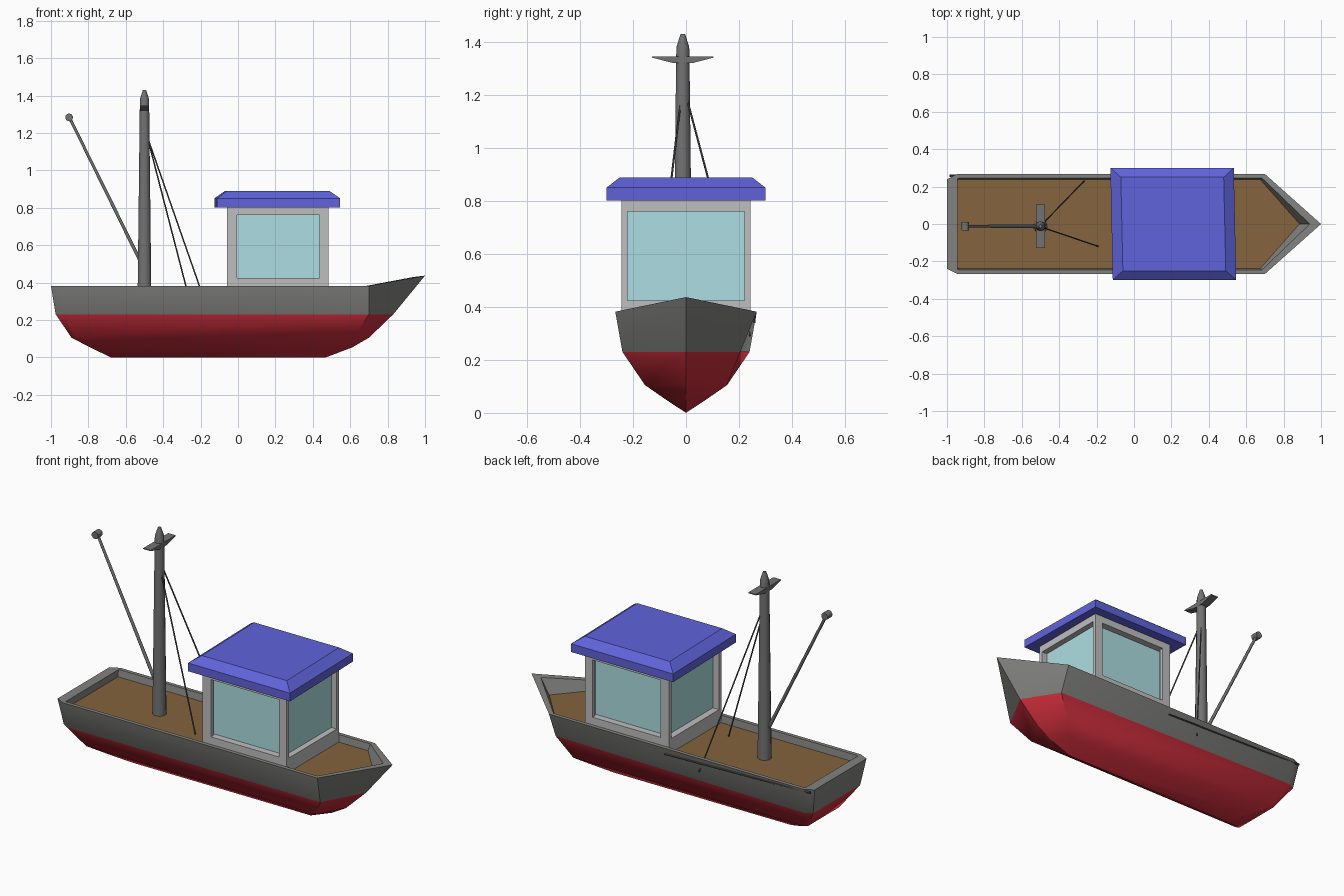
import bpy, bmesh, math
from mathutils import Vector

if "Cube" in bpy.data.objects:
    bpy.data.objects.remove(bpy.data.objects["Cube"])


def material(name, rgb):
    m = bpy.data.materials.new(name)
    m.diffuse_color = (*rgb, 1)
    m.use_nodes = True
    m.node_tree.nodes["Principled BSDF"].inputs["Base Color"].default_value = m.diffuse_color
    return m


RED = material("hull_red", (0.62, 0.027, 0.045))
HULL = material("hull_grey", (0.225, 0.225, 0.215))
WOOD = material("deck_brown", (0.235, 0.125, 0.047))
FRAME = material("cabin_grey", (0.52, 0.52, 0.52))
GLASS = material("window_blue", (0.42, 0.73, 0.76))
BLUE = material("roof_blue", (0.115, 0.125, 0.70))
MAST = material("mast_grey", (0.17, 0.17, 0.17))
ROPE = material("rope_dark", (0.085, 0.088, 0.088))


def finish(name, bm, mats, smooth=None):
    bmesh.ops.remove_doubles(bm, verts=bm.verts, dist=1e-5)
    bmesh.ops.recalc_face_normals(bm, faces=bm.faces)
    me = bpy.data.meshes.new(name)
    bm.to_mesh(me)
    bm.free()
    for m in mats:
        me.materials.append(m)
    ob = bpy.data.objects.new(name, me)
    bpy.context.collection.objects.link(ob)
    if smooth:
        bpy.ops.object.select_all(action='DESELECT')
        ob.select_set(True)
        bpy.context.view_layer.objects.active = ob
        bpy.ops.object.shade_smooth_by_angle(angle=math.radians(smooth))
    return ob


def loft(bm, rings, mats=None, cap_start=False, cap_end=False):
    """Join a list of closed rings with faces."""
    rows = [[bm.verts.new(p) for p in r] for r in rings]
    for k, (a, b) in enumerate(zip(rows, rows[1:])):
        n = len(a)
        for i in range(n):
            f = bm.faces.new((a[i], a[(i + 1) % n], b[(i + 1) % n], b[i]))
            f.material_index = mats[k] if mats else 0
    if cap_start:
        bm.faces.new(rows[0])
    if cap_end:
        f = bm.faces.new(rows[-1])
        f.material_index = mats[-1] if mats else 0
    return rows


def box(name, x0, x1, y0, y1, z0, z1, mat):
    bm = bmesh.new()
    rect = [(x0, y0), (x1, y0), (x1, y1), (x0, y1)]
    loft(bm, [[(x, y, z) for x, y in rect] for z in (z0, z1)], None, True, True)
    return finish(name, bm, [mat])


def rod(name, p, q, profile, sides, mat):
    """Turned rod from p to q; profile is (fraction along, radius)."""
    p, q = Vector(p), Vector(q)
    rot = (q - p).to_track_quat('Z', 'Y')
    rings = []
    for t, r in profile:
        c = p.lerp(q, t)
        rings.append([c + rot @ Vector((r * math.cos(a), r * math.sin(a), 0))
                      for a in (2 * math.pi * (i + 0.5) / sides for i in range(sides))])
    bm = bmesh.new()
    loft(bm, rings, None, True, True)
    return finish(name, bm, [mat], 50)


def hull_ring(stern, shoulder, tip, w, z, z_tip=None, cut=0.0, w_far=None):
    """Outline with cut stern corners, two bow shoulders and a bow point."""
    zt = z if z_tip is None else z_tip
    far = w if w_far is None else w_far
    return [(stern, -w + cut * 0.5, z), (stern + cut, -w, z), (shoulder, -w, z), (tip, 0, zt),
            (shoulder, far, z), (stern + cut, w, z), (stern, w - cut * 0.5, z)]


# Hull: keel, chines, waterline, sheer, rim, inner bulwark, deck
bm = bmesh.new()
s, b = [bm.verts.new((x, 0, 0)) for x in (-0.68, 0.47)]
rows = loft(bm, [hull_ring(-0.79, 0.54, 0.61, 0.08, 0.053, cut=0.01),
                 hull_ring(-0.89, 0.62, 0.70, 0.155, 0.105, cut=0.02),
                 hull_ring(-0.975, 0.70, 0.83, 0.24, 0.23, cut=0.045, w_far=0.205),
                 hull_ring(-1.0, 0.70, 1.0, 0.267, 0.382, 0.437, cut=0.055),
                 hull_ring(-0.943, 0.685, 0.94, 0.245, 0.382, 0.43, cut=0.006),
                 hull_ring(-0.943, 0.675, 0.885, 0.238, 0.342, cut=0.006)],
            [0, 0, 1, 1, 1, 2], cap_end=True)
v = rows[0]
for f in ((s, v[0], v[6]), (s, v[1], v[0]), (s, b, v[2], v[1]), (b, v[3], v[2]),
          (b, v[4], v[3]), (b, s, v[5], v[4]), (s, v[6], v[5])):
    bm.faces.new(f)
finish("hull", bm, [RED, HULL, WOOD], 30)

# Long dark pole along the far side of the hull
rod("side_pole", (-0.985, 0.258, 0.368), (-0.04, 0.257, 0.342), [(0, 0.007), (1, 0.005)], 6, ROPE)

# Cabin: sill, header, corner posts and recessed panes
X0, X1, Y = -0.06, 0.485, 0.243
box("cabin_sill", X0, X1, -Y, Y, 0.335, 0.425, FRAME)
box("cabin_header", X0, X1, -Y, Y, 0.76, 0.81, FRAME)
for xn, xa, xb in (("rear", X0, -0.005), ("fore", 0.435, X1)):
    for yn, ya, yb in (("right", -Y, -0.22), ("left", 0.22, Y)):
        box(f"cabin_post_{xn}_{yn}", xa, xb, ya, yb, 0.42, 0.765, FRAME)
for n, sgn in (("right", -1), ("left", 1)):
    ya, yb = sorted((sgn * 0.198, sgn * 0.203))
    box(f"pane_{n}", -0.02, 0.45, ya, yb, 0.42, 0.765, GLASS)
for n, x in (("rear", -0.02), ("fore", 0.445)):
    box(f"pane_{n}", x, x + 0.005, -0.222, 0.222, 0.42, 0.765, GLASS)

# Roof: slab with a sloped upper edge, very slightly skewed
bm = bmesh.new()


def roof_ring(hx, hy, z):
    return [(0.21 + sx * hx - 0.022 * sy * hy, sy * hy, z)
            for sx, sy in ((-1, -1), (1, -1), (1, 1), (-1, 1))]


loft(bm, [roof_ring(0.33, 0.3, 0.802), roof_ring(0.33, 0.3, 0.85),
          roof_ring(0.275, 0.25, 0.889)], None, True, True)
finish("cabin_roof", bm, [BLUE])

# Mast with pointed top
MX, MY = -0.5, -0.012
rod("mast", (MX, MY, 0.335), (MX, MY, 1.43),
    [(0, 0.038), (0.92, 0.026), (0.955, 0.025), (1, 0.009)], 12, MAST)

# Crosstree: flat on top, thinning to the tips
bm = bmesh.new()
profile = [(-0.116, 1.346), (-0.116, 1.341), (-0.035, 1.32), (0.035, 1.32), (0.116, 1.341), (0.116, 1.346)]
loft(bm, [[(MX + dx, MY + y, z) for y, z in profile] for dx in (-0.024, 0.024)], None, True, True)
finish("crosstree", bm, [MAST])

# Boom and its end pulley
rod("boom", (MX - 0.015, MY, 0.50), (-0.9, MY, 1.28), [(0, 0.010), (1, 0.008)], 8, MAST)
rod("boom_pulley", (-0.903, MY - 0.022, 1.283), (-0.903, MY + 0.022, 1.283), [(0, 0.021), (1, 0.021)], 10, MAST)

# Stays from the mast to the deck
rod("stay_left", (-0.485, 0.005, 1.18), (-0.255, 0.242, 0.29), [(0, 0.004), (1, 0.004)], 6, ROPE)
rod("stay_right", (-0.485, -0.02, 1.18), (-0.19, -0.12, 0.335), [(0, 0.004), (1, 0.004)], 6, ROPE)
